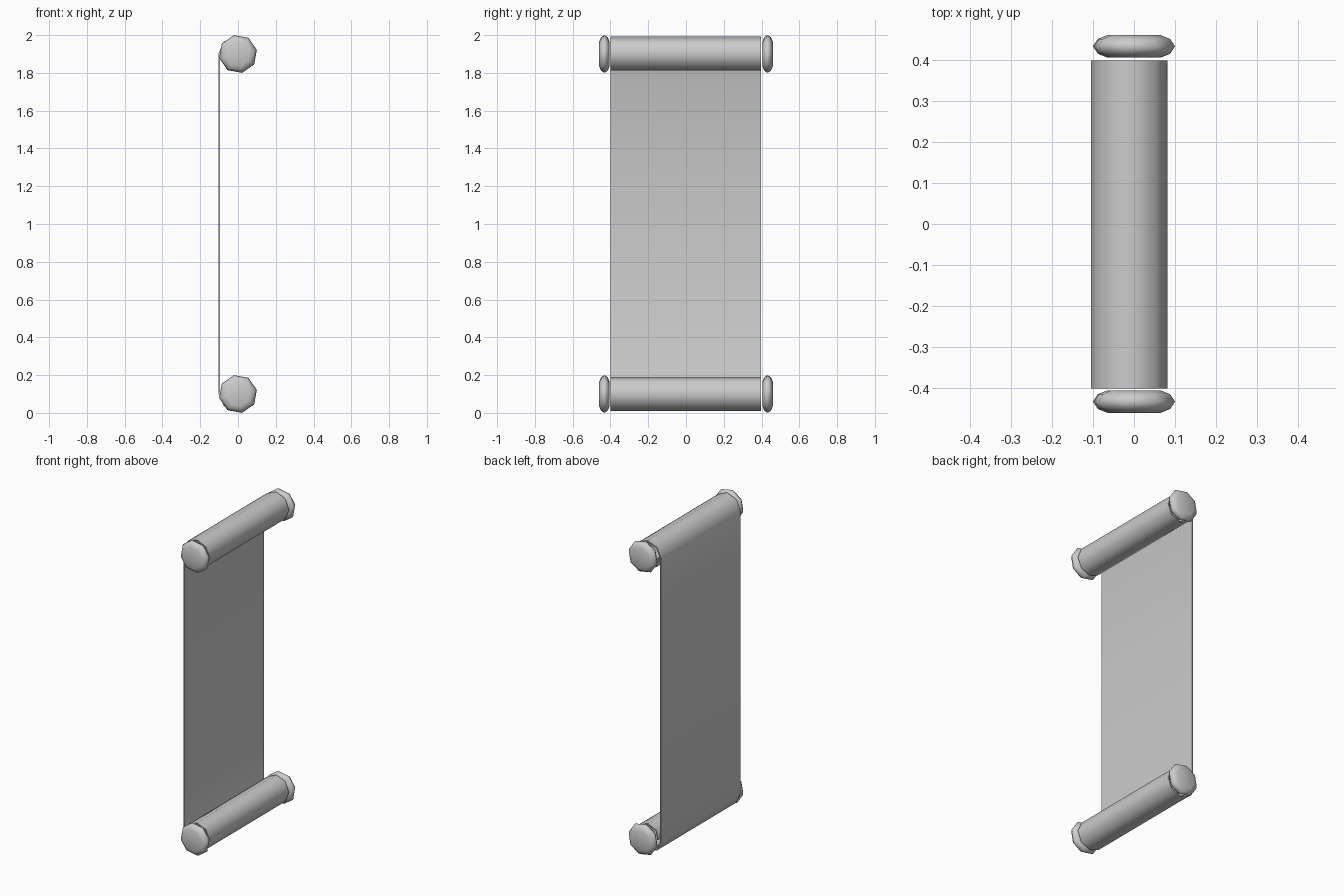
import bpy, bmesh
from math import sin, cos, radians

if "Cube" in bpy.data.objects:
    bpy.data.objects.remove(bpy.data.objects["Cube"])


def finish(name, bm, angle):
    bmesh.ops.recalc_face_normals(bm, faces=bm.faces)
    me = bpy.data.meshes.new(name)
    bm.to_mesh(me)
    bm.free()
    ob = bpy.data.objects.new(name, me)
    bpy.context.collection.objects.link(ob)
    bpy.ops.object.select_all(action='DESELECT')
    ob.select_set(True)
    bpy.context.view_layer.objects.active = ob
    bpy.ops.object.shade_smooth_by_angle(angle=radians(angle))
    return ob


# Paper sheet: thin ribbon curled once around at each end
def curl(cz, sign):
    pts = []
    for i in range(9):
        a = radians(180 - 45 * i)
        r = 0.091 - 0.0012 * i
        pts.append((-0.009 + r * cos(a), cz + sign * r * sin(a)))
    return pts


T = 0.004
path = curl(0.103, -1)[::-1] + curl(1.9, 1)
outer, inner = [], []
for i, (x, z) in enumerate(path):
    x0, z0 = path[max(i - 1, 0)]
    x1, z1 = path[min(i + 1, len(path) - 1)]
    d = ((x1 - x0) ** 2 + (z1 - z0) ** 2) ** 0.5
    nx, nz = -(z1 - z0) / d * T, (x1 - x0) / d * T
    # the last points tuck just inside the start of the curl
    tuck = 0.01 if i in (0, len(path) - 1) else 0
    outer.append((x + nx + tuck, z + nz))
    inner.append((x - nx + tuck, z - nz))

bm = bmesh.new()
rows = []
for y in (-0.4, 0.398):
    rows.append([[bm.verts.new((x, y, z)) for x, z in side] for side in (outer, inner)])
(fo, fi), (bo, bi) = rows
for i in range(len(path) - 1):
    for a, b in ((fo, bo), (fi, bi), (fo, fi), (bo, bi)):
        bm.faces.new((a[i], a[i + 1], b[i + 1], b[i]))
for i in (0, -1):
    bm.faces.new((fo[i], bo[i], bi[i], fi[i]))
finish("paper_sheet", bm, 60)

# Rounded eight-sided end knobs
PROFILE = [(0.066, -0.0275), (0.09, -0.018), (0.102, 0), (0.09, 0.018), (0.066, 0.0275)]


def knob(name, y, z):
    bm = bmesh.new()
    rings = [[bm.verts.new((r * cos(radians(12 + 45 * k)), y + dy,
                            z + r * sin(radians(12 + 45 * k)))) for k in range(8)]
             for r, dy in PROFILE]
    for a, b in zip(rings, rings[1:]):
        for k in range(8):
            n = (k + 1) % 8
            bm.faces.new((a[k], a[n], b[n], b[k]))
    bm.faces.new(rings[0])
    bm.faces.new(rings[-1])
    finish(name, bm, 70)


for level, z in (("lower", 0.1), ("upper", 1.9)):
    for side, y in (("front", -0.432), ("back", 0.432)):
        knob(f"{level}_{side}_knob", y, z)
